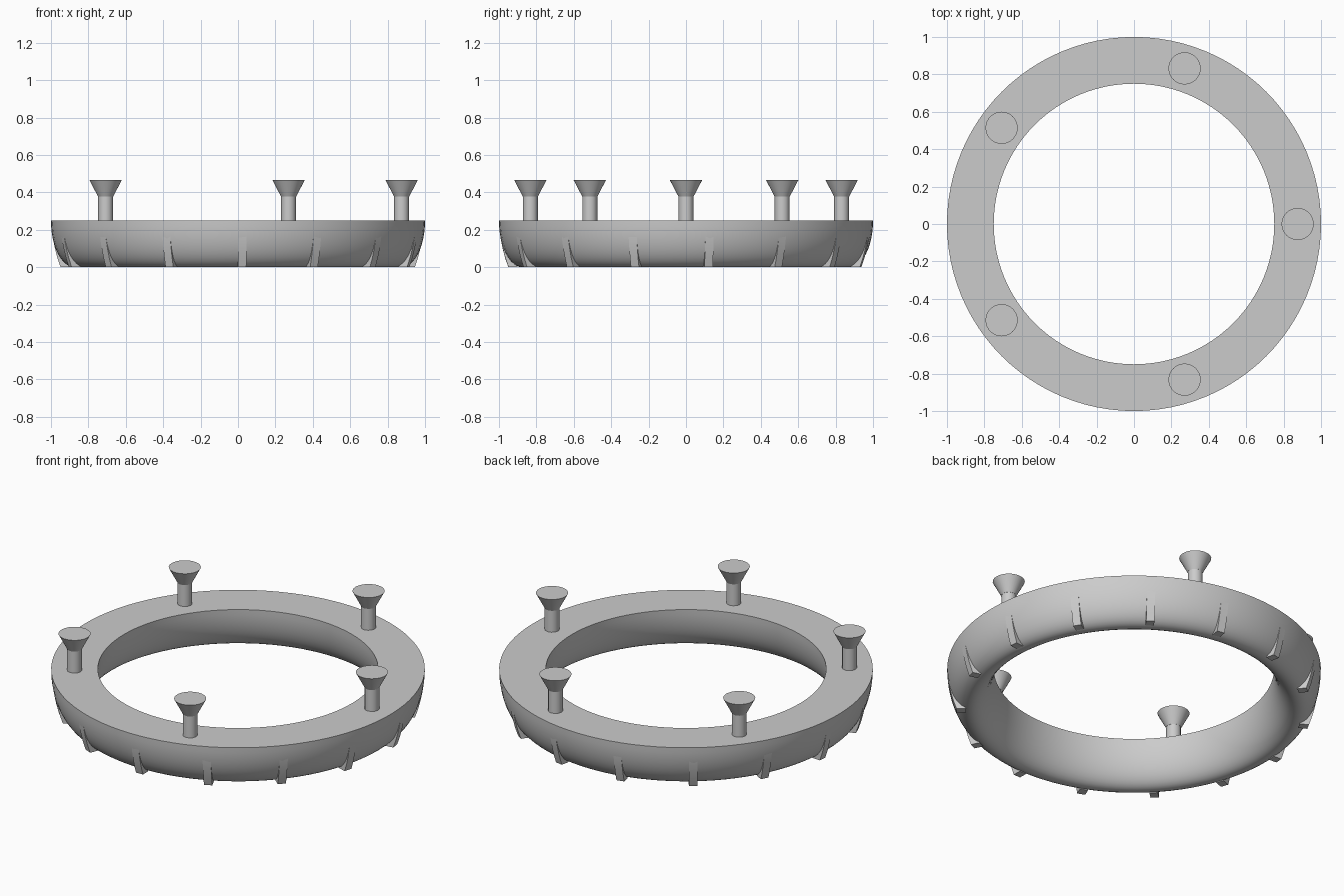
import bpy, bmesh, math
from mathutils import Matrix, Vector

if "Cube" in bpy.data.objects:
    bpy.data.objects.remove(bpy.data.objects["Cube"])

grey = bpy.data.materials.new("plain_grey")
grey.diffuse_color = (0.6, 0.6, 0.6, 1)
grey.use_nodes = True
grey.node_tree.nodes["Principled BSDF"].inputs["Base Color"].default_value = grey.diffuse_color

R_MID, HALF_W, H = 0.875, 0.125, 0.25


def finish(name, bm, smooth=True):
    bmesh.ops.recalc_face_normals(bm, faces=bm.faces)
    me = bpy.data.meshes.new(name)
    bm.to_mesh(me)
    bm.free()
    me.materials.append(grey)
    ob = bpy.data.objects.new(name, me)
    bpy.context.collection.objects.link(ob)
    bpy.ops.object.select_all(action='DESELECT')
    ob.select_set(True)
    bpy.context.view_layer.objects.active = ob
    if smooth:
        bpy.ops.object.shade_smooth_by_angle(angle=math.radians(35))
    return ob


def lathe(name, profile, segments, closed=False):
    """Spin a (radius, height) profile around z."""
    bm = bmesh.new()
    verts = [bm.verts.new((r, 0, z)) for r, z in profile]
    edges = [bm.edges.new(p) for p in zip(verts, verts[1:])]
    if closed:
        edges.append(bm.edges.new((verts[-1], verts[0])))
    bmesh.ops.spin(bm, geom=verts + edges, cent=(0, 0, 0), axis=(0, 0, 1),
                   angle=math.tau, steps=segments, use_duplicate=False)
    bmesh.ops.remove_doubles(bm, verts=bm.verts, dist=1e-5)
    return finish(name, bm)


# Ring: flat top, half-ellipse underside
arc = [(R_MID + HALF_W * math.cos(math.pi * i / 24),
        H - H * math.sin(math.pi * i / 24)) for i in range(25)]
lathe("ring", arc, 96, closed=True)

# Ribs: thin curved fins around the lower outer wall
rib_profile = [(0.90, 0), (0.95, 0), (0.967, 0.05), (0.98, 0.10),
               (0.99, 0.15), (0.994, 0.19), (0.95, 0.19), (0.92, 0.07)]
RIB_W = 0.045
for k in range(15):
    bm = bmesh.new()
    face = bm.faces.new([bm.verts.new((r, -RIB_W / 2, z)) for r, z in rib_profile])
    ext = bmesh.ops.extrude_face_region(bm, geom=[face])
    bmesh.ops.translate(bm, vec=Vector((0, RIB_W, 0)),
                        verts=[g for g in ext["geom"] if isinstance(g, bmesh.types.BMVert)])
    bm.transform(Matrix.Rotation(math.radians(7.3 + 24 * k), 4, 'Z'))
    finish(f"rib_{k + 1}", bm)

# Pegs: slim post carrying a flared, flat-topped head
for k in range(5):
    a = math.tau * k / 5
    spot = (R_MID * math.cos(a), R_MID * math.sin(a), 0)
    post = lathe(f"post_{k + 1}", [(0, 0.23), (0.04, 0.23), (0.04, 0.385), (0, 0.385)], 12)
    head = lathe(f"flared_head_{k + 1}", [(0, 0.377), (0.04, 0.377), (0.086, 0.465), (0, 0.465)], 32)
    post.location = head.location = spot
